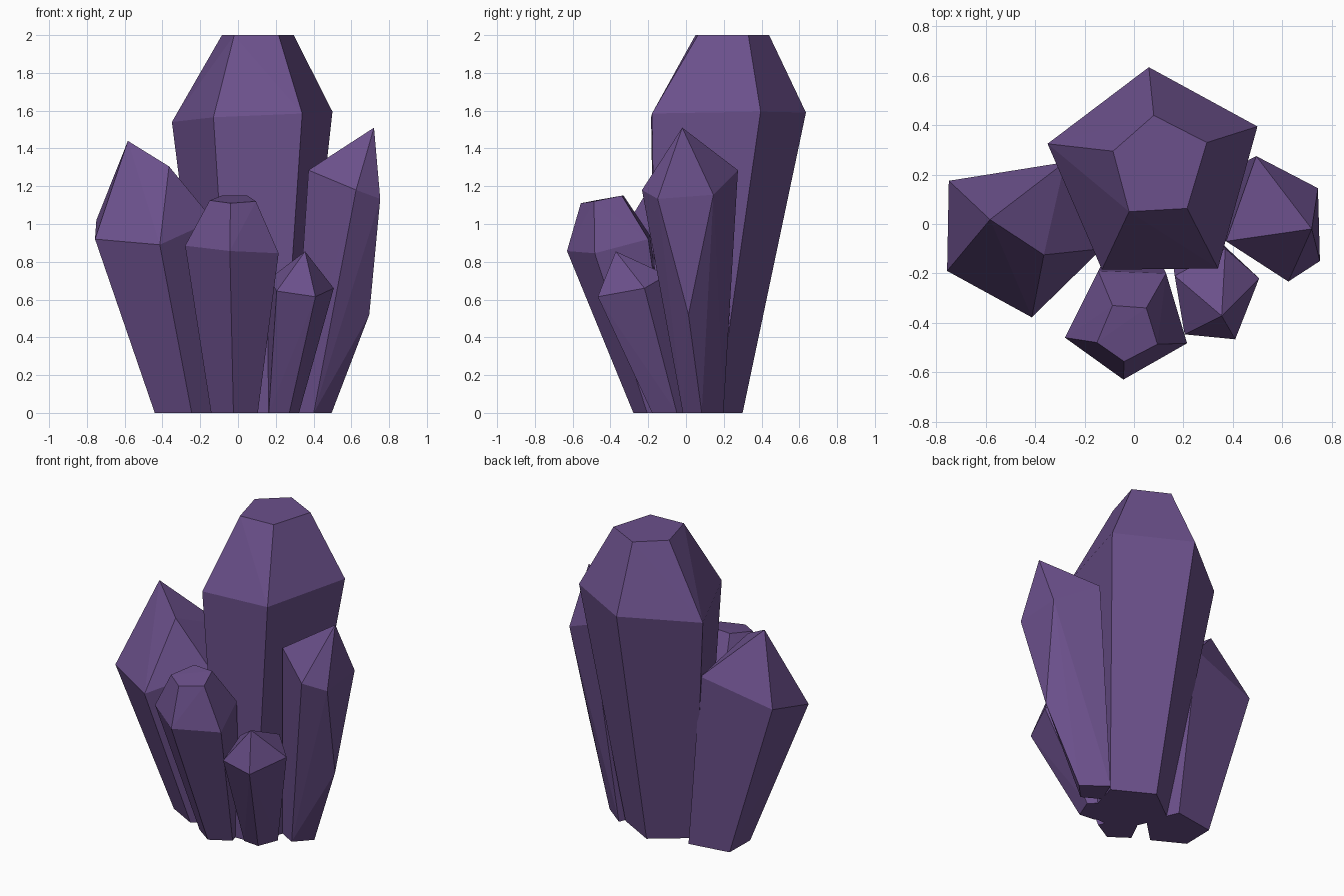
import bpy, bmesh, math

if "Cube" in bpy.data.objects:
    bpy.data.objects.remove(bpy.data.objects["Cube"])

purple = bpy.data.materials.new("amethyst purple")
purple.diffuse_color = (0.147, 0.080, 0.258, 1)
purple.use_nodes = True
purple.node_tree.nodes["Principled BSDF"].inputs["Base Color"].default_value = purple.diffuse_color


def crystal(name, shoulder, tips, centre, scale, base=None):
    """Faceted prism: narrow base on the ground, wide shoulder ring, pointed or cut tip."""
    # the base is the shoulder outline shrunk around the base centre
    outline = base or [p[:2] for p in shoulder]
    ox = sum(p[0] for p in shoulder) / len(shoulder)
    oy = sum(p[1] for p in shoulder) / len(shoulder)
    foot = [(centre[0] + (x - ox) * scale, centre[1] + (y - oy) * scale, 0) for x, y in outline]

    bm = bmesh.new()
    for p in foot + shoulder + tips:
        bm.verts.new(p)
    res = bmesh.ops.convex_hull(bm, input=bm.verts[:])
    loose = [v for v in bm.verts if not v.link_faces]
    bmesh.ops.delete(bm, geom=loose, context='VERTS')
    bmesh.ops.dissolve_limit(bm, angle_limit=math.radians(2), verts=bm.verts[:], edges=bm.edges[:])
    bmesh.ops.recalc_face_normals(bm, faces=bm.faces[:])
    mesh = bpy.data.meshes.new(name)
    bm.to_mesh(mesh)
    bm.free()
    mesh.materials.append(purple)
    bpy.context.collection.objects.link(bpy.data.objects.new(name, mesh))


# tall centre crystal with a flat cut top
crystal("main_crystal",
        [(.06, .635, 1.59), (.5, .395, 1.595), (.34, -.18, 1.585), (-.13, -.185, 1.565), (-.35, .325, 1.54)],
        [(.08, .44, 2), (.295, .33, 2), (.215, .063, 2), (-.02, .05, 2), (-.085, .295, 2)],
        (.09, .055), .56)

# broad left crystal with a ridge at the tip
crystal("left_crystal",
        [(-.75, .175, 1.02), (-.757, -.19, .92), (-.414, -.378, .89), (-.13, -.1, 1.02), (-.28, .25, 1.14)],
        [(-.583, .018, 1.44), (-.365, -.125, 1.305)],
        (-.275, .045), .57)

# front crystal with a cut top
crystal("front_crystal",
        [(-.28, -.46, .885), (-.043, -.63, .857), (.215, -.483, .845), (.13, -.2, .92), (-.145, -.19, .94)],
        [(-.15, -.48, 1.125), (-.04, -.557, 1.11), (.095, -.487, 1.12), (.05, -.34, 1.15), (-.087, -.33, 1.15)],
        (-.015, -.16), .5)

# small pointed crystal
crystal("small_crystal",
        [(.507, -.22, .66), (.41, -.467, .615), (.205, -.447, .645), (.165, -.21, .71), (.37, -.1, .73)],
        [(.355, -.372, .855)],
        (.23, -.085), .53)

# right crystal, with one corner sliced off above a low kink
crystal("right_crystal",
        [(.745, .145, 1.155), (.753, -.15, 1.133), (.625, -.233, 1.18), (.373, -.07, 1.285), (.495, .275, 1.285)],
        [(.72, -.02, 1.51), (.695, .013, .52)],
        (.4, .08), .5,
        base=[(.79, 0), (.6, -.2), (.373, -.07), (.495, .23)])
